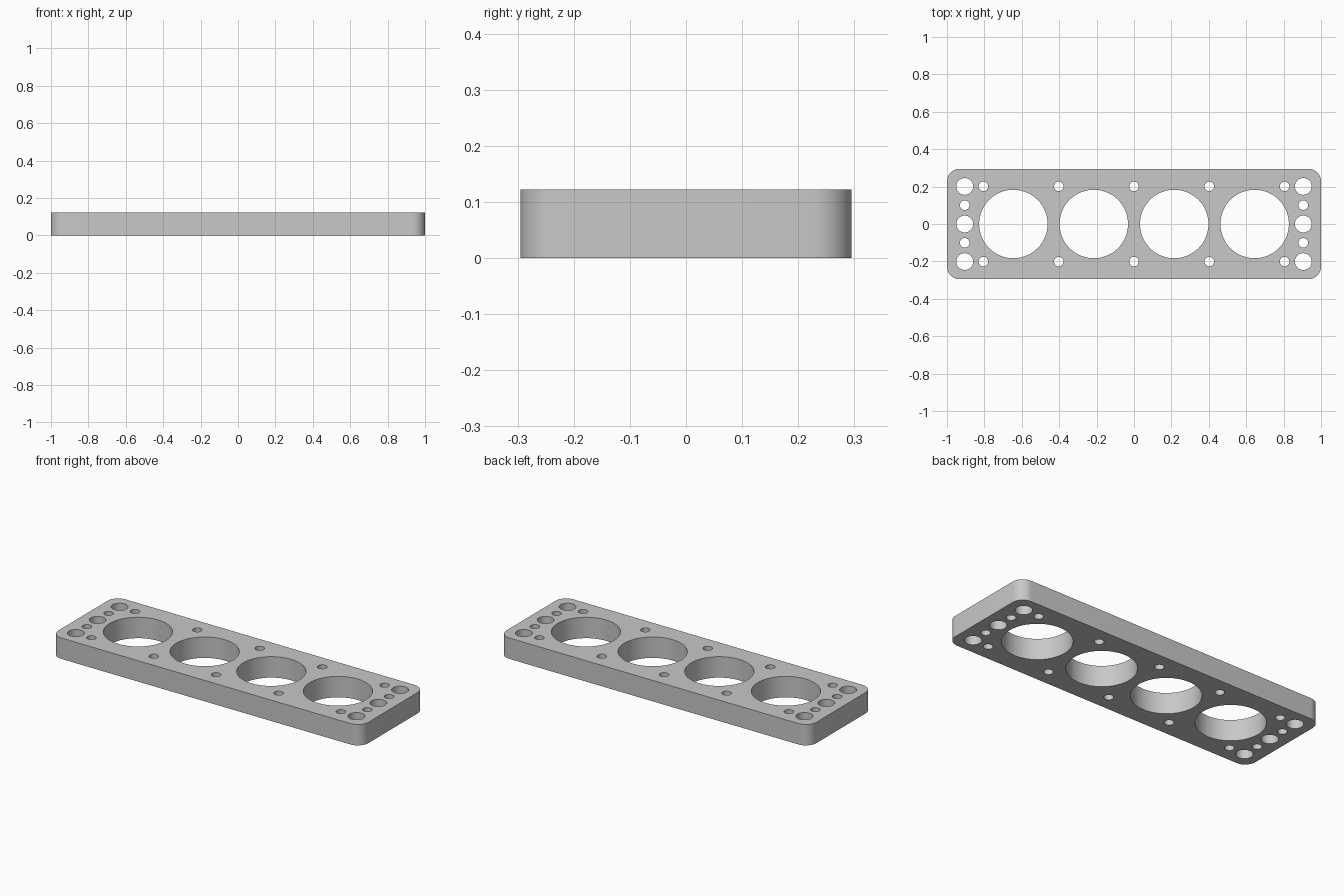
import bpy, bmesh
from math import sin, cos, pi
from mathutils import Matrix

cube = bpy.data.objects.get("Cube")
if cube:
    bpy.data.objects.remove(cube, do_unlink=True)

LENGTH, WIDTH, HEIGHT, CORNER = 2.0, 0.59, 0.122, 0.068

profile = bpy.data.curves.new("plate_profile", "CURVE")
profile.dimensions = "2D"
profile.fill_mode = "BOTH"
profile.extrude = HEIGHT / 2


def add_loop(points):
    spline = profile.splines.new("POLY")
    spline.points.add(len(points) - 1)
    for p, (x, y) in zip(spline.points, points):
        p.co = (x, y, 0, 1)
    spline.use_cyclic_u = True


def add_hole(x, y, radius, sides):
    angles = [2 * pi * i / sides for i in range(sides)]
    add_loop([(x + radius * cos(a), y + radius * sin(a)) for a in angles])


# Rounded rectangular outline
outline = []
cx, cy = LENGTH / 2 - CORNER, WIDTH / 2 - CORNER
for q, (sx, sy) in enumerate([(1, 1), (-1, 1), (-1, -1), (1, -1)]):
    for i in range(13):
        a = (q + i / 12) * pi / 2
        outline.append((sx * cx + CORNER * cos(a), sy * cy + CORNER * sin(a)))
add_loop(outline)

# Four large bores
for i in range(4):
    add_hole((i - 1.5) * 0.43, 0, 0.183, 72)

# Two rows of bolt holes
for i in range(-2, 3):
    for y in (-0.201, 0.201):
        add_hole(i * 0.4025, y, 0.0255, 32)

# Column of alternating holes at each end
for x in (-0.905, 0.905):
    for i in range(-2, 3):
        add_hole(x, i * 0.1005, 0.0255 if i % 2 else 0.045, 40)

# Turn the extruded profile into a solid, welded mesh
helper = bpy.data.objects.new("plate_profile", profile)
bpy.context.collection.objects.link(helper)
graph = bpy.context.evaluated_depsgraph_get()
mesh = bpy.data.meshes.new_from_object(helper.evaluated_get(graph))
bpy.data.objects.remove(helper, do_unlink=True)
mesh.transform(Matrix.Translation((0, 0, HEIGHT / 2)))

bm = bmesh.new()
bm.from_mesh(mesh)
bmesh.ops.remove_doubles(bm, verts=bm.verts, dist=0.0001)
bmesh.ops.recalc_face_normals(bm, faces=bm.faces)
bm.to_mesh(mesh)
bm.free()

# Plain grey metal
grey = bpy.data.materials.new("light_grey")
grey.use_nodes = True
colour = (0.58, 0.58, 0.58, 1)
grey.diffuse_color = colour
grey.node_tree.nodes["Principled BSDF"].inputs["Base Color"].default_value = colour
mesh.materials.clear()
mesh.materials.append(grey)

plate = bpy.data.objects.new("bored_plate", mesh)
bpy.context.collection.objects.link(plate)
bpy.ops.object.select_all(action="DESELECT")
plate.select_set(True)
bpy.context.view_layer.objects.active = plate
bpy.ops.object.shade_smooth_by_angle(angle=pi / 6)
